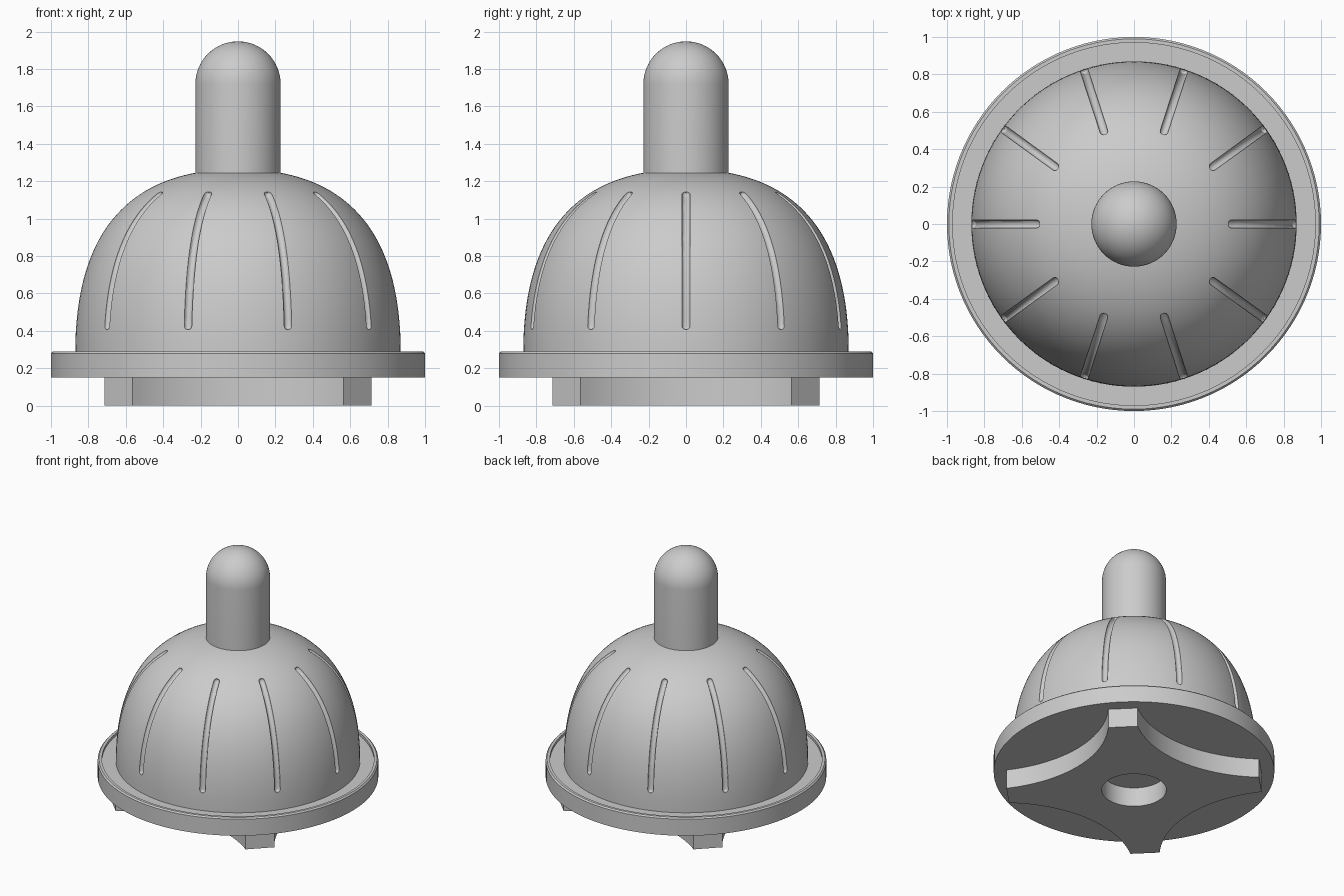
import bpy, bmesh, math
from mathutils import Vector, Matrix
from mathutils.geometry import interpolate_bezier

if "Cube" in bpy.data.objects:
    bpy.data.objects.remove(bpy.data.objects["Cube"])

grey = bpy.data.materials.new("plain_grey")
grey.use_nodes = True
colour = (0.6, 0.6, 0.6, 1)
grey.diffuse_color = colour
grey.node_tree.nodes["Principled BSDF"].inputs["Base Color"].default_value = colour


def make_object(name, bm):
    bmesh.ops.recalc_face_normals(bm, faces=bm.faces)
    mesh = bpy.data.meshes.new(name)
    bm.to_mesh(mesh)
    bm.free()
    mesh.materials.append(grey)
    obj = bpy.data.objects.new(name, mesh)
    bpy.context.collection.objects.link(obj)
    return obj


def activate(obj):
    bpy.ops.object.select_all(action="DESELECT")
    obj.select_set(True)
    bpy.context.view_layer.objects.active = obj


def smooth(obj):
    activate(obj)
    bpy.ops.object.shade_smooth_by_angle(angle=math.radians(30))


def lathe(name, profile, steps=120):
    """Spin (radius, height) points that start and end on the axis."""
    bm = bmesh.new()
    verts = [bm.verts.new((r, 0, z)) for r, z in profile]
    edges = [bm.edges.new(pair) for pair in zip(verts, verts[1:])]
    bmesh.ops.spin(bm, geom=verts + edges, cent=(0, 0, 0), axis=(0, 0, 1),
                   angle=math.tau, steps=steps)
    bmesh.ops.remove_doubles(bm, verts=bm.verts, dist=1e-5)
    return make_object(name, bm)


def cut(obj, cutter):
    cutter.hide_render = True
    mod = obj.modifiers.new("cut", "BOOLEAN")
    mod.operation = "DIFFERENCE"
    mod.solver = "EXACT"
    mod.object = cutter
    activate(obj)
    bpy.ops.object.modifier_apply(modifier=mod.name)
    bpy.data.objects.remove(cutter)


# Dome with a bell-shaped profile
curve = [(p.x, p.y) for p in interpolate_bezier(
    Vector((0.87, 0.29)), Vector((0.87, 0.91)),
    Vector((0.6, 1.265)), Vector((0, 1.265)), 40)]
dome = lathe("dome", [(0, 0.2), (0.87, 0.2)] + curve[:-1] + [(0, 1.265)])

# Ten round-ended grooves following the dome surface
path = [Vector((r, 0, z)) for r, z in curve if 0.42 < z and r > 0.52]
width, sides = 0.022, 12
bm = bmesh.new()
for i in range(10):
    turn = Matrix.Rotation(math.tau * i / 10, 3, "Z")
    rings = []
    stations = []
    first = (path[0] - path[1]).normalized()
    last = (path[-1] - path[-2]).normalized()
    bulge = [(math.sin(a), math.cos(a)) for a in (math.pi * k / 8 for k in (1, 2, 3))]
    stations += [(path[0] + first * width * s, -first, width * c) for s, c in reversed(bulge)]
    for k, p in enumerate(path):
        tangent = path[min(k + 1, len(path) - 1)] - path[max(k - 1, 0)]
        stations.append((p, tangent.normalized(), width))
    stations += [(path[-1] + last * width * s, last, width * c) for s, c in bulge]
    for p, tangent, radius in stations:
        side = Vector((0, 1, 0))
        out = tangent.cross(side)
        ring = []
        for k in range(sides):
            a = math.tau * (k + 0.5) / sides
            ring.append(bm.verts.new(turn @ (p + radius * (math.cos(a) * side + math.sin(a) * out))))
        rings.append(ring)
    for a, b in zip(rings, rings[1:]):
        for k in range(sides):
            n = (k + 1) % sides
            bm.faces.new((a[k], a[n], b[n], b[k]))
    bm.faces.new(rings[0])
    bm.faces.new(rings[-1])
cut(dome, make_object("groove_cutter", bm))
smooth(dome)

# Flange with a thin raised lip
smooth(lathe("flange", [(0, 0.15), (1, 0.15), (1, 0.28), (0.99, 0.29),
                        (0.97, 0.29), (0.97, 0.27), (0, 0.27)]))

# Round-topped knob
knob_r, knob_z = 0.228, 1.72
cap = [(knob_r * math.cos(a), knob_z + knob_r * math.sin(a))
       for a in (math.pi / 2 * k / 16 for k in range(16))]
smooth(lathe("knob", [(0, 1.2), (knob_r, 1.2)] + cap + [(0, knob_z + knob_r)], 64))

# Four-pointed foot with concave sides and a round socket
tip, edge, sag = 0.565, 0.713, 0.19
arc_r = (tip ** 2 + sag ** 2) / (2 * sag)
half = math.asin(tip / arc_r)
bm = bmesh.new()
outline = []
for quarter in range(4):
    turn = Matrix.Rotation(quarter * math.pi / 2, 3, "Z")
    for k in range(25):
        a = half * (1 - k / 12)
        y = edge - sag + arc_r * (1 - math.cos(a))
        outline.append(bm.verts.new(turn @ Vector((arc_r * math.sin(a), y, 0))))
base = bm.faces.new(outline)
top = bmesh.ops.extrude_face_region(bm, geom=[base])
bmesh.ops.translate(bm, vec=(0, 0, 0.15),
                    verts=[v for v in top["geom"] if isinstance(v, bmesh.types.BMVert)])
foot = make_object("foot", bm)
cut(foot, lathe("socket_cutter", [(0, -0.1), (0.23, -0.1), (0.23, 0.3), (0, 0.3)], 64))
smooth(foot)
